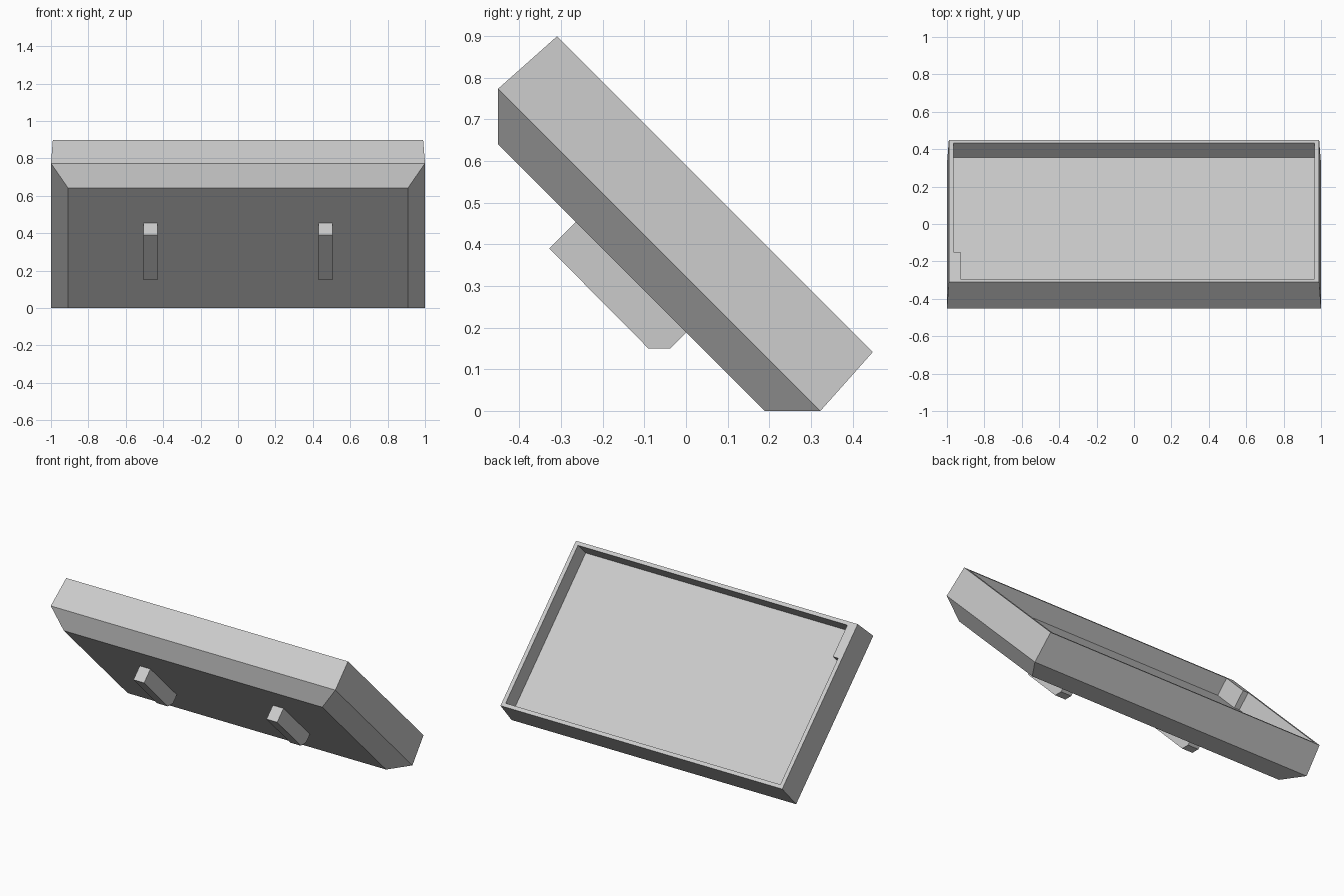
import bpy, bmesh, math
from mathutils import Vector

if "Cube" in bpy.data.objects:
    bpy.data.objects.remove(bpy.data.objects["Cube"])

S = math.sqrt(0.5)
MID = 0.319  # centre of the tray along its slope

grey = bpy.data.materials.new("light_grey")
grey.diffuse_color = (0.6, 0.6, 0.6, 1)
grey.use_nodes = True
grey.node_tree.nodes["Principled BSDF"].inputs["Base Color"].default_value = grey.diffuse_color


def tilt(x, u, n):
    """x across, u up the 45 degree slope, n out of the open face."""
    return Vector((x, (n - u) * S, (n + u) * S))


def finish(name, bm):
    bmesh.ops.recalc_face_normals(bm, faces=bm.faces)
    mesh = bpy.data.meshes.new(name)
    bm.to_mesh(mesh)
    bm.free()
    mesh.materials.append(grey)
    obj = bpy.data.objects.new(name, mesh)
    bpy.context.collection.objects.link(obj)
    return obj


def loft(name, rings):
    """Join rectangular rings (x0, x1, u0, u1, n) and cap both ends."""
    bm = bmesh.new()
    loops = [[bm.verts.new(tilt(x, u, n))
              for x, u in ((x0, u0), (x1, u0), (x1, u1), (x0, u1))]
             for x0, x1, u0, u1, n in rings]
    for a, b in zip(loops, loops[1:]):
        for i in range(4):
            j = (i + 1) % 4
            bm.faces.new((a[i], a[j], b[j], b[i]))
    bm.faces.new(loops[0])
    bm.faces.new(loops[-1])
    return finish(name, bm)


def centred(hx, hu, n):
    return (-hx, hx, MID - hu, MID + hu, n)


# Tray: chamfered back, drafted walls, rim and recessed floor
loft("tray", [
    centred(0.908, 0.453, 0.134),
    centred(1.0, 0.547, 0.228),
    centred(0.99, 0.536, 0.417),
    centred(0.965, 0.513, 0.417),
    centred(0.965, 0.513, 0.307),
])

# Small block filling the upper corner of the recess
loft("corner_block", [
    (-0.965, -0.928, 0.627, MID + 0.513, 0.307),
    (-0.965, -0.928, 0.627, MID + 0.513, 0.417),
])

# Two hooks on the back, profile in (y, z)
profile = [(-0.262, 0.457), (-0.328, 0.39), (-0.09, 0.15),
           (-0.038, 0.15), (0.002, 0.19)]
for side, label in ((-1, "left"), (1, "right")):
    bm = bmesh.new()
    a, b = ([bm.verts.new((side * x, y, z)) for y, z in profile]
            for x in (0.43, 0.505))
    bm.faces.new(a)
    bm.faces.new(b)
    for i in range(len(a)):
        j = (i + 1) % len(a)
        bm.faces.new((a[i], a[j], b[j], b[i]))
    finish("hook_" + label, bm)
